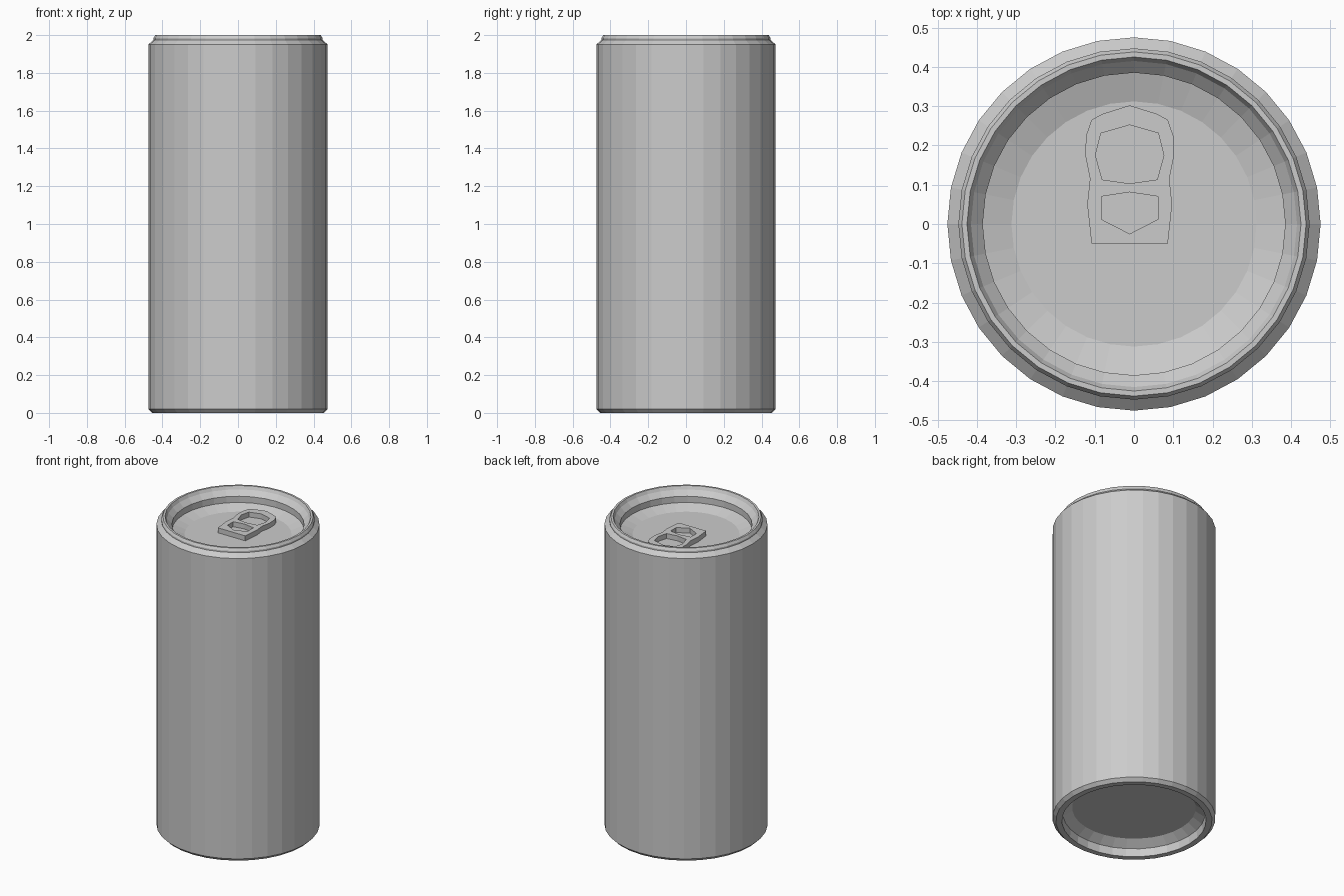
import bpy, bmesh
from math import sin, cos, pi

if "Cube" in bpy.data.objects:
    bpy.data.objects.remove(bpy.data.objects["Cube"])

SIDES = 32


def lathe(name, profile):
    """Revolve an (r, z) profile around z, capping both ends with flat discs."""
    bm = bmesh.new()
    rings = [[bm.verts.new((r * cos(2 * pi * i / SIDES), r * sin(2 * pi * i / SIDES), z))
              for i in range(SIDES)] for r, z in profile]
    for a, b in zip(rings, rings[1:]):
        for i in range(SIDES):
            j = (i + 1) % SIDES
            bm.faces.new((a[i], a[j], b[j], b[i]))
    bm.faces.new(rings[0])
    bm.faces.new(rings[-1])
    bmesh.ops.recalc_face_normals(bm, faces=bm.faces)
    mesh = bpy.data.meshes.new(name)
    bm.to_mesh(mesh)
    bm.free()
    obj = bpy.data.objects.new(name, mesh)
    bpy.context.collection.objects.link(obj)
    return obj


def plate(name, half_outlines, cx, z0, z1):
    """Extruded plate; half outlines are mirrored about x = cx, later ones are holes."""
    curve = bpy.data.curves.new(name, 'CURVE')
    curve.dimensions = '2D'
    curve.fill_mode = 'BOTH'
    curve.extrude = (z1 - z0) / 2
    for half in half_outlines:
        pts = half + [(-x, y) for x, y in reversed(half) if x > 0]
        s = curve.splines.new('POLY')
        s.points.add(len(pts) - 1)
        for p, (x, y) in zip(s.points, pts):
            p.co = (x + cx, y, (0), 1)
        s.use_cyclic_u = True
    tmp = bpy.data.objects.new(name + "_curve", curve)
    bpy.context.collection.objects.link(tmp)
    bpy.context.view_layer.update()
    dg = bpy.context.evaluated_depsgraph_get()
    mesh = bpy.data.meshes.new_from_object(tmp.evaluated_get(dg))
    bpy.data.objects.remove(tmp)
    for f in mesh.polygons:
        f.use_smooth = False
    obj = bpy.data.objects.new(name, mesh)
    obj.location.z = (z0 + z1) / 2
    bpy.context.collection.objects.link(obj)
    return obj


# can body: recessed base, side wall, shoulder, rim and sunken lid
lathe("can_body", [
    (0.36, 0.087), (0.415, 0.05), (0.42, 0), (0.455, 0), (0.475, 0.02),
    (0.475, 1.95), (0.447, 1.975), (0.447, 1.985), (0.438, 2.0), (0.425, 2.0),
    (0.415, 1.98), (0.385, 1.95), (0.385, 1.91), (0.312, 1.885)])

# pull tab with finger hole and rivet hole
outer = [(0.097, -0.05), (0.108, 0.05), (0.101, 0.115), (0.113, 0.175),
         (0.111, 0.225), (0.097, 0.265), (0.07, 0.28), (0, 0.302)]
finger_hole = [(0, 0.103), (0.07, 0.113), (0.087, 0.175), (0.073, 0.231), (0, 0.252)]
rivet_hole = [(0, -0.025), (0.072, 0.012), (0.072, 0.07), (0, 0.081)]
plate("pull_tab", [outer, finger_hole, rivet_hole], -0.011, 1.883, 1.917)
